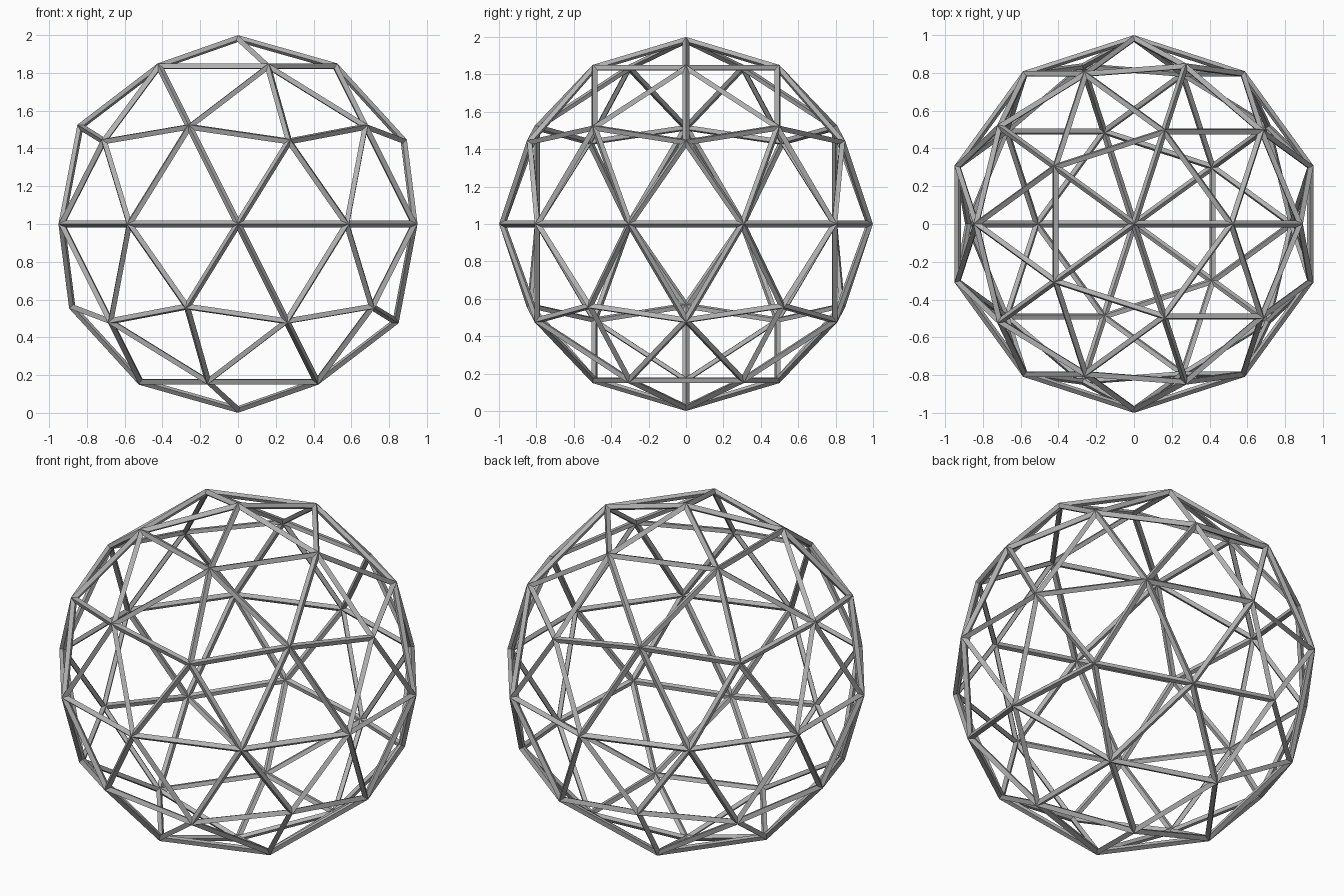
import bpy

# Remove the default cube
cube = bpy.data.objects.get("Cube")
if cube:
    bpy.data.objects.remove(cube, do_unlink=True)

THICKNESS = 0.036
RADIUS = 1.0 - THICKNESS * 0.51   # strut ridges reach a radius of one

# Single grey metal
grey = bpy.data.materials.new("strut_grey")
grey.use_nodes = True
colour = (0.45, 0.45, 0.45, 1.0)
grey.diffuse_color = colour
grey.node_tree.nodes["Principled BSDF"].inputs["Base Color"].default_value = colour

# Triangulated sphere whose edges become the struts
bpy.ops.mesh.primitive_ico_sphere_add(subdivisions=2, radius=RADIUS, location=(0, 0, 1))
frame = bpy.context.object
frame.name = "geodesic_strut_frame"
frame.data.materials.append(grey)
bpy.ops.object.shade_flat()

# Diamond-section struts meeting at pointed joints
wire = frame.modifiers.new("struts", "WIREFRAME")
wire.thickness = THICKNESS
wire.offset = 0.0
wire.use_even_offset = True
wire.use_replace = True
bpy.ops.object.modifier_apply(modifier=wire.name)
